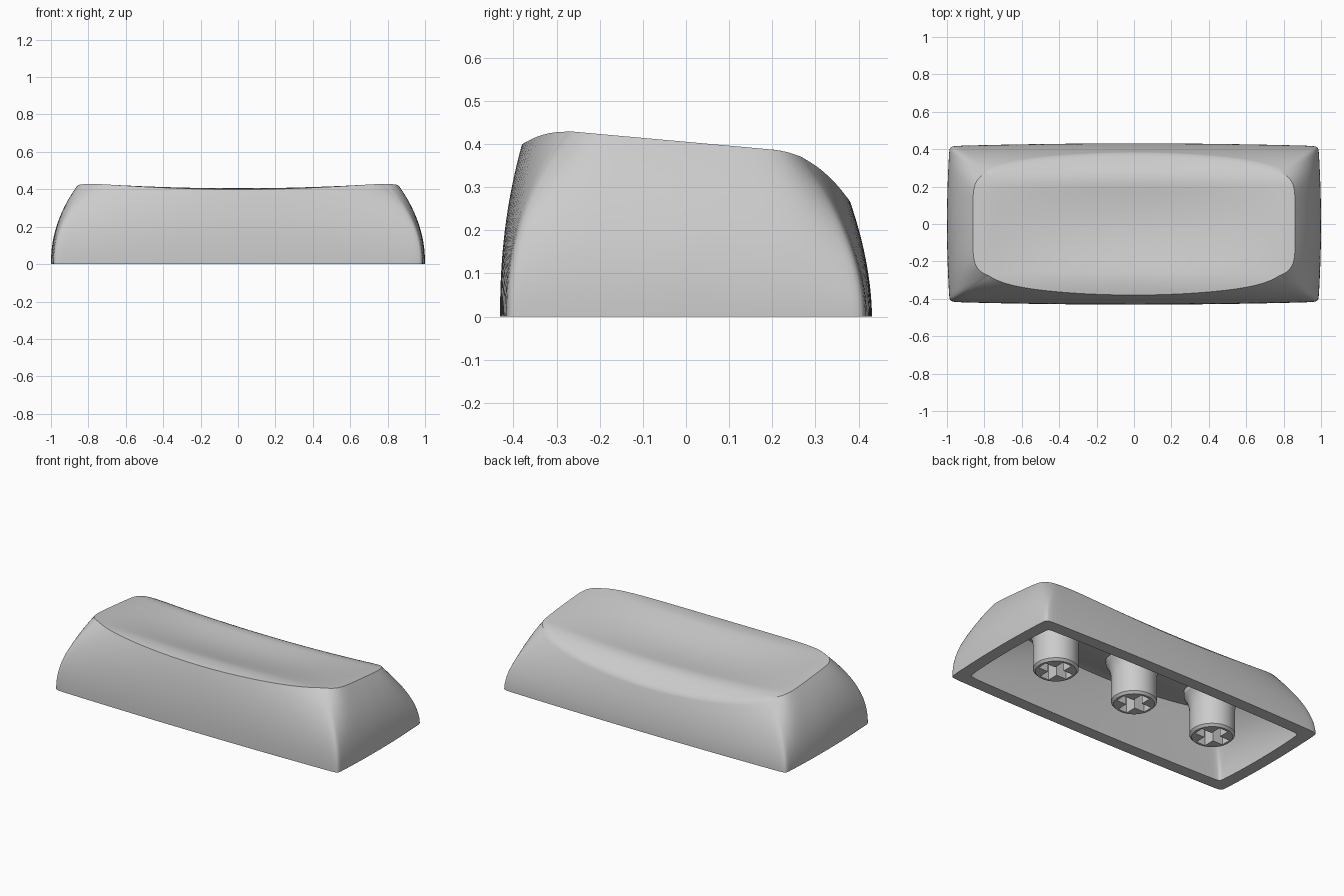
import bpy, bmesh, math

if "Cube" in bpy.data.objects:
    bpy.data.objects.remove(bpy.data.objects["Cube"])

SIDE = 32      # segments per side of the outline
WALL = 20      # rings up the wall
CAP = 22       # rings across the top


def top_z(x, y):
    # sloped top, rolled down at front and back, with a shallow bowl
    z = 0.405 - 0.09 * y
    if y > 0.2:
        z -= 2.4 * (y - 0.2) ** 2
    if y < -0.28:
        z -= 1.4 * (y + 0.28) ** 2
    bowl = 0.026 + 0.03 * max(0, 1 - (y / 0.28) ** 2) ** 1.5
    return z - bowl * max(0, 1 - (x / 0.8) ** 2)


def square_loop():
    # points round the square, denser near the corners, with side index
    for k in range(4):
        for i in range(SIDE):
            yield k, math.sin(math.pi / 2 * (2 * i / SIDE - 1))


def turn(k, s, a, b):
    # (s along the side) -> position on a rectangle of half sizes a, b
    return [(s * a, -b), (a, s * b), (-s * a, b), (-a, -s * b)][k]


def outline(k, s, a, b, bow_x, bow_y, n):
    # rectangle with bowed sides and rounded corners (higher n = sharper)
    x, y = turn(k, s, a, b)
    dx, dy = [(0, -1), (1, 0), (0, 1), (-1, 0)][k]
    bow = 1 - s * s
    r = (1 + abs(s) ** n) ** (1 / n)
    return (x + dx * bow * bow_x) / r, (y + dy * bow * bow_y) / r


def base_point(k, s, inset):
    return outline(k, s, 0.986 - inset, 0.417 - inset, 0.014, 0.014, 60)


def rim_point(k, s, inset):
    return outline(k, s, 0.857 - inset, 0.305 - inset, 0.005, 0.075, 7)


def skin(bm, inset, drop):
    # wall loft plus dished cap; returns the bottom ring
    rings = []
    loop = list(square_loop())
    for j in range(WALL + 1):
        t = j / WALL
        ring = []
        for k, s in loop:
            bx, by = base_point(k, s, inset)
            tx, ty = rim_point(k, s, inset)
            f = t ** (2.2 - 0.9 * max(0, by))   # bulge, fuller at the front
            ring.append(bm.verts.new((bx + (tx - bx) * f, by + (ty - by) * f,
                                      t * (top_z(tx, ty) - drop))))
        rings.append(ring)
    for j in range(1, CAP):
        q = 1 - j / CAP
        ring = []
        for k, s in loop:
            x, y = rim_point(k, s, inset)
            ring.append(bm.verts.new((x * q, y * q, top_z(x * q, y * q) - drop)))
        rings.append(ring)
    for a, b in zip(rings, rings[1:]):
        bridge(bm, a, b)
    c = bm.verts.new((0, 0, top_z(0, 0) - drop))
    last = rings[-1]
    for i in range(len(last)):
        bm.faces.new((last[i], last[(i + 1) % len(last)], c))
    return rings[0]


def bridge(bm, a, b):
    n = len(a)
    for i in range(n):
        m = (i + 1) % n
        bm.faces.new((a[i], a[m], b[m], b[i]))


def finish(bm, name):
    bmesh.ops.recalc_face_normals(bm, faces=bm.faces[:])
    me = bpy.data.meshes.new(name)
    bm.to_mesh(me)
    bm.free()
    ob = bpy.data.objects.new(name, me)
    bpy.context.collection.objects.link(ob)
    return ob


def select(ob):
    bpy.ops.object.select_all(action='DESELECT')
    ob.select_set(True)
    bpy.context.view_layer.objects.active = ob


def smooth(ob):
    select(ob)
    bpy.ops.object.shade_smooth_by_angle(angle=math.radians(30))


# hollow key shell
bm = bmesh.new()
outer = skin(bm, 0, 0)
inner = skin(bm, 0.075, 0.08)
bridge(bm, outer, inner)
smooth(finish(bm, "key_shell"))


def cross_cutter(x):
    # plus-shaped prism
    w, l = 0.031, 0.1
    pts = [(w, w), (w, l), (-w, l), (-w, w), (-l, w), (-l, -w),
           (-w, -w), (-w, -l), (w, -l), (w, -w), (l, -w), (l, w)]
    bm = bmesh.new()
    lo = [bm.verts.new((x + px, py, -0.05)) for px, py in pts]
    hi = [bm.verts.new((x + px, py, 0.2)) for px, py in pts]
    bridge(bm, lo, hi)
    bm.faces.new(lo)
    bm.faces.new(hi)
    ob = finish(bm, "cross_cutter")
    ob.hide_render = True
    return ob


def stem(name, x):
    # turned post, chamfered at the foot and flared into the ceiling
    profile = [(0.115, 0.008), (0.128, 0.022), (0.128, 0.18),
               (0.132, 0.21), (0.142, 0.24), (0.158, 0.265), (0.158, 0.3)]
    n = 48
    bm = bmesh.new()
    rings = [[bm.verts.new((x + r * math.cos(2 * math.pi * i / n),
                            r * math.sin(2 * math.pi * i / n), z))
              for i in range(n)] for r, z in profile]
    for a, b in zip(rings, rings[1:]):
        bridge(bm, a, b)
    bm.faces.new(rings[0])
    bm.faces.new(rings[-1])
    ob = finish(bm, name)
    cutter = cross_cutter(x)
    mod = ob.modifiers.new("cross_slot", 'BOOLEAN')
    mod.operation = 'DIFFERENCE'
    mod.solver = 'EXACT'
    mod.object = cutter
    select(ob)
    bpy.ops.object.modifier_apply(modifier=mod.name)
    bpy.data.objects.remove(cutter)
    smooth(ob)


# three mounting stems
for label, x in (("left", -0.57), ("middle", 0), ("right", 0.57)):
    stem(label + "_stem", x)
